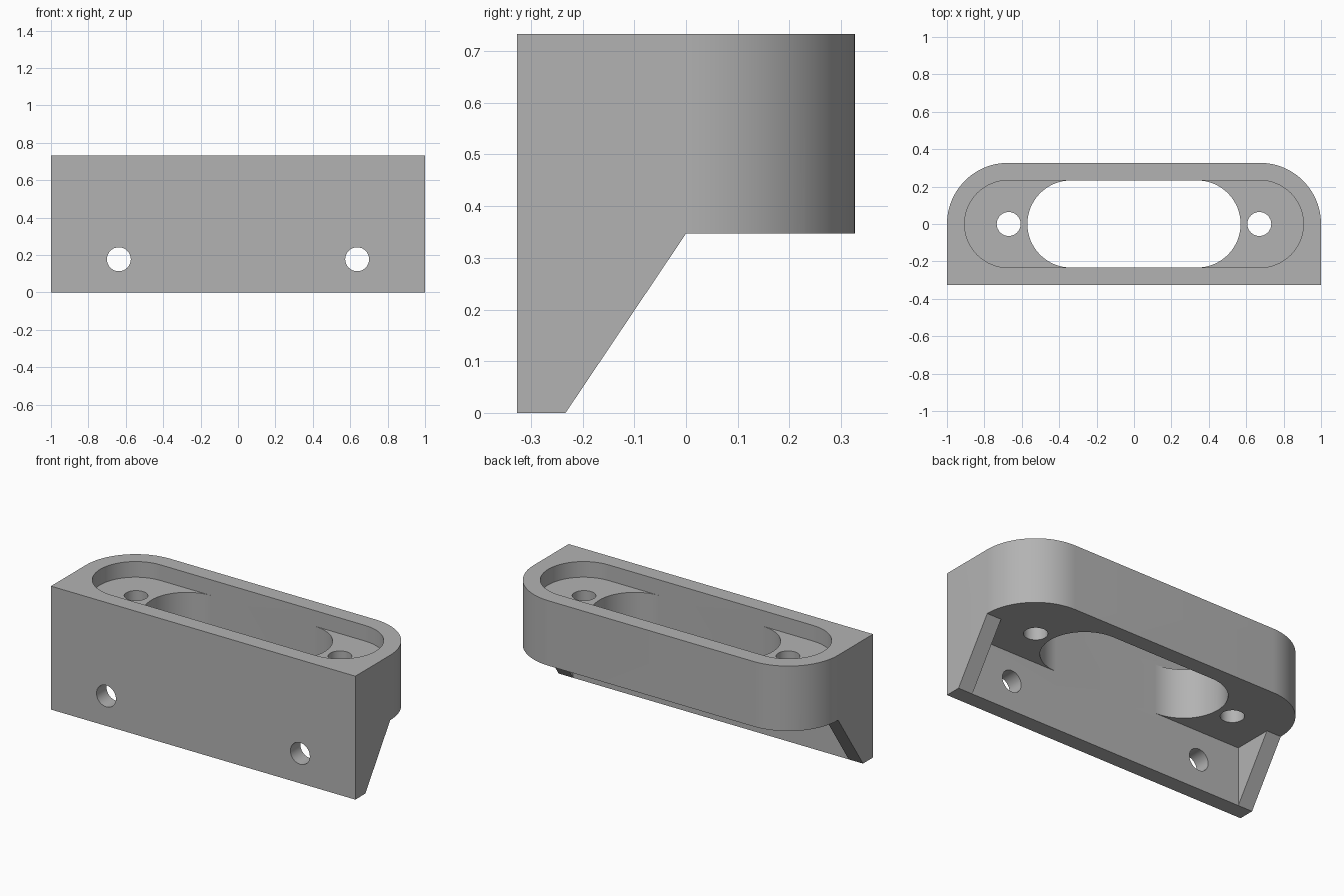
import bpy, bmesh, math
from mathutils import Vector

if "Cube" in bpy.data.objects:
    bpy.data.objects.remove(bpy.data.objects["Cube"])

H, SHELF = 0.733, 0.347       # total height, underside of the shelf
R, WALL = 0.327, 0.094        # outer corner radius, wall thickness
RI = R - WALL                 # inner radius

grey = bpy.data.materials.new("grey_plastic")
grey.diffuse_color = (0.45, 0.45, 0.45, 1)
grey.use_nodes = True
grey.node_tree.nodes["Principled BSDF"].inputs["Base Color"].default_value = grey.diffuse_color


def prism(name, outline, offset):
    """Extrude a planar 3D outline along an offset vector."""
    bm = bmesh.new()
    face = bm.faces.new([bm.verts.new(p) for p in outline])
    new = bmesh.ops.extrude_face_region(bm, geom=[face])["geom"]
    bmesh.ops.translate(bm, vec=Vector(offset),
                        verts=[v for v in new if isinstance(v, bmesh.types.BMVert)])
    bmesh.ops.recalc_face_normals(bm, faces=bm.faces)
    mesh = bpy.data.meshes.new(name)
    bm.to_mesh(mesh)
    bm.free()
    mesh.materials.append(grey)
    ob = bpy.data.objects.new(name, mesh)
    bpy.context.collection.objects.link(ob)
    return ob


def arc(cx, cy, r, a0, a1, n=24):
    return [(cx + r * math.cos(math.radians(a0 + (a1 - a0) * i / n)),
             cy + r * math.sin(math.radians(a0 + (a1 - a0) * i / n))) for i in range(n + 1)]


def capsule(half_length, r):
    c = half_length - r
    return arc(c, 0, r, -90, 90, 32) + arc(-c, 0, r, 90, 270, 32)


def upright(name, pts, z0, z1):
    return prism(name, [(x, y, z0) for x, y in pts], (0, 0, z1 - z0))


# Body: square front, rounded back corners
outline = [(-1, -R), (1, -R)] + arc(1 - R, 0, R, 0, 90) + arc(R - 1, 0, R, 90, 180)
body = upright("wall_bracket", outline, 0, H)

# Sloped cut that leaves the side gussets, then the recess between them
slope = (SHELF / RI)
cutters = [
    prism("slope_cutter", [(-1.2, 0, SHELF), (-1.2, 0.6, SHELF), (-1.2, 0.6, -0.1),
                           (-1.2, -RI - 0.1 / slope, -0.1)], (2.4, 0, 0)),
    upright("recess_cutter", [(-1 + WALL, -RI), (1 - WALL, -RI),
                              (1 - WALL, 0.6), (-1 + WALL, 0.6)], -0.1, SHELF),
    # Top pocket and the long through slot
    upright("pocket_cutter", capsule(1 - WALL, RI), H - 0.093, H + 0.1),
    upright("slot_cutter", capsule(0.57, RI), 0.25, H + 0.1),
]
# Screw holes: vertical through the shelf, horizontal through the front plate
for s in (-1, 1):
    cutters.append(upright("shelf_hole_cutter", arc(s * 0.67, 0, 0.064, 0, 348.75, 31), 0.2, H + 0.1))
    cutters.append(prism("front_hole_cutter",
                         [(x, -0.5, z) for x, z in arc(s * 0.637, 0.177, 0.064, 0, 348.75, 31)],
                         (0, 0.4, 0)))

bpy.context.view_layer.objects.active = body
body.select_set(True)
for c in cutters:
    mod = body.modifiers.new(c.name, "BOOLEAN")
    mod.operation, mod.solver, mod.object = "DIFFERENCE", "EXACT", c
    bpy.ops.object.modifier_apply(modifier=mod.name)
    bpy.data.objects.remove(c)

bpy.ops.object.shade_smooth_by_angle(angle=math.radians(30))
